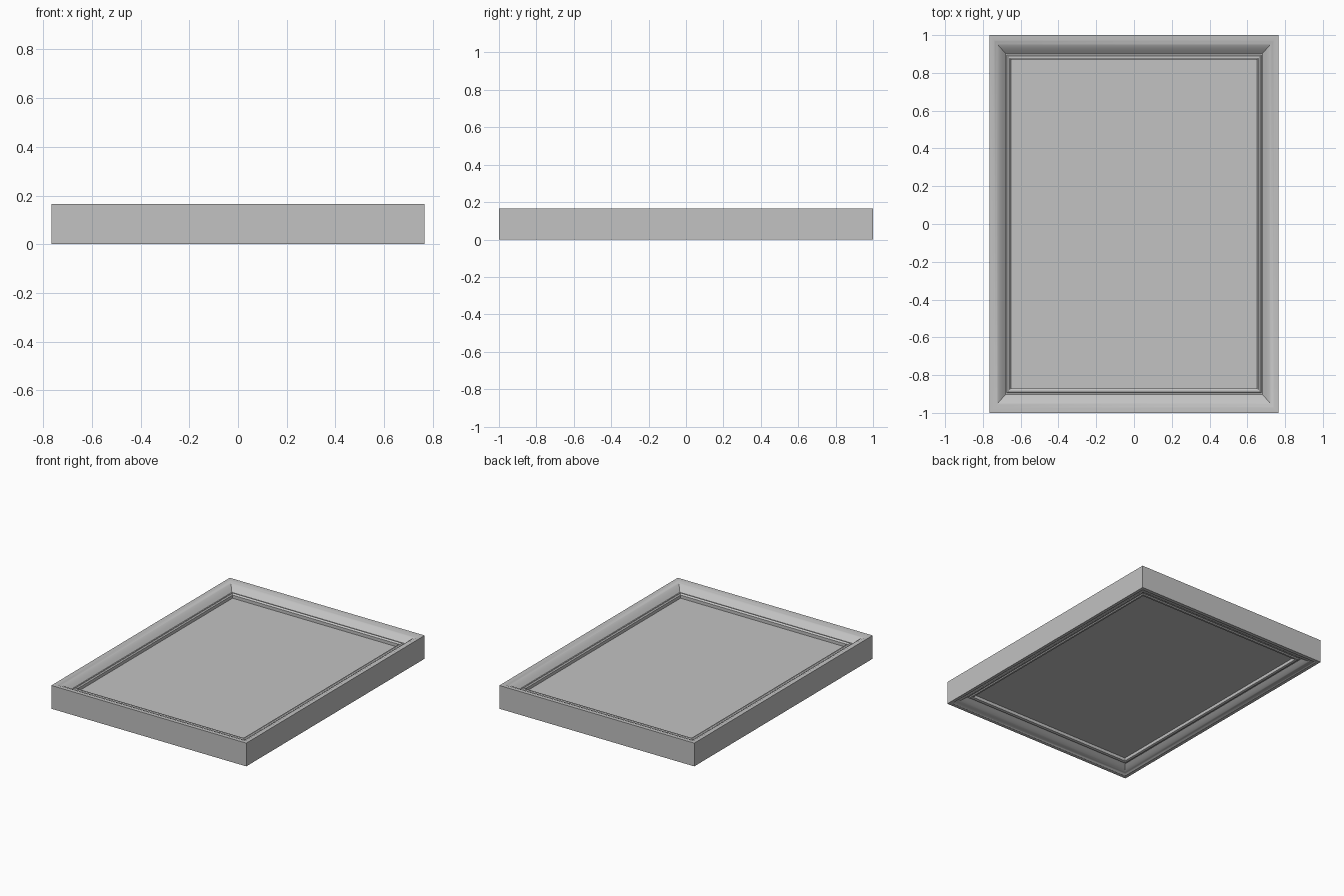
import bpy
import bmesh
import math

cube = bpy.data.objects.get("Cube")
if cube:
    bpy.data.objects.remove(cube, do_unlink=True)

HALF_X, HALF_Y = 0.765, 1.0        # outer half sizes
RAIL_X, RAIL_Y = 0.113, 0.13       # rail widths

grey = bpy.data.materials.new("light grey")
grey.use_nodes = True
colour = (0.54, 0.54, 0.54, 1)
grey.diffuse_color = colour
grey.node_tree.nodes["Principled BSDF"].inputs["Base Color"].default_value = colour


def make_object(name, bm):
    bmesh.ops.recalc_face_normals(bm, faces=bm.faces)
    mesh = bpy.data.meshes.new(name)
    bm.to_mesh(mesh)
    bm.free()
    mesh.materials.append(grey)
    obj = bpy.data.objects.new(name, mesh)
    bpy.context.collection.objects.link(obj)
    return obj


def moulding(edge, shoulder, groove, bead, lip):
    """Rail profile from outer edge to inner lip: (share of width, height)."""
    points = [(0, edge), (0.2, edge)]
    # soft curve from the flat rim down into the groove
    for i in range(1, 9):
        u = i / 8
        drop = 1 - math.cos(u * math.pi / 2)
        points.append((0.2 + 0.55 * u, shoulder + (groove - shoulder) * drop))
    points += [(0.8, groove), (0.86, bead), (0.93, bead), (1, lip)]
    return points


# Moulded frame, the profile swept around four mitred corners
top = moulding(0.165, 0.162, 0.122, 0.128, 0.122)
bottom = moulding(0.004, 0.006, 0.036, 0.030, 0.034)
profile = top + bottom[::-1]

bm = bmesh.new()
rings = []
for sx, sy in ((-1, -1), (1, -1), (1, 1), (-1, 1)):
    rings.append([bm.verts.new((sx * (HALF_X - t * RAIL_X),
                                sy * (HALF_Y - t * RAIL_Y), z))
                  for t, z in profile])
for k in range(4):
    a, b = rings[k], rings[(k + 1) % 4]
    for i in range(len(profile)):
        j = (i + 1) % len(profile)
        bm.faces.new((a[i], b[i], b[j], a[j]))
# Lower rim rests on the ground
low = min(v.co.z for v in bm.verts)
for v in bm.verts:
    if v.co.z == low:
        v.co.z = 0
frame = make_object("frame", bm)

# Flat panel held inside the frame
bm = bmesh.new()
bmesh.ops.create_cube(bm, size=1)
for v in bm.verts:
    v.co.x *= 2 * (HALF_X - RAIL_X * 0.9)
    v.co.y *= 2 * (HALF_Y - RAIL_Y * 0.9)
    v.co.z = 0.1 if v.co.z > 0 else 0.056
panel = make_object("panel", bm)

# Smooth the moulding curves, keep the corners sharp
bpy.ops.object.select_all(action="DESELECT")
for obj in (frame, panel):
    obj.select_set(True)
bpy.context.view_layer.objects.active = frame
bpy.ops.object.shade_smooth_by_angle(angle=math.radians(28))
